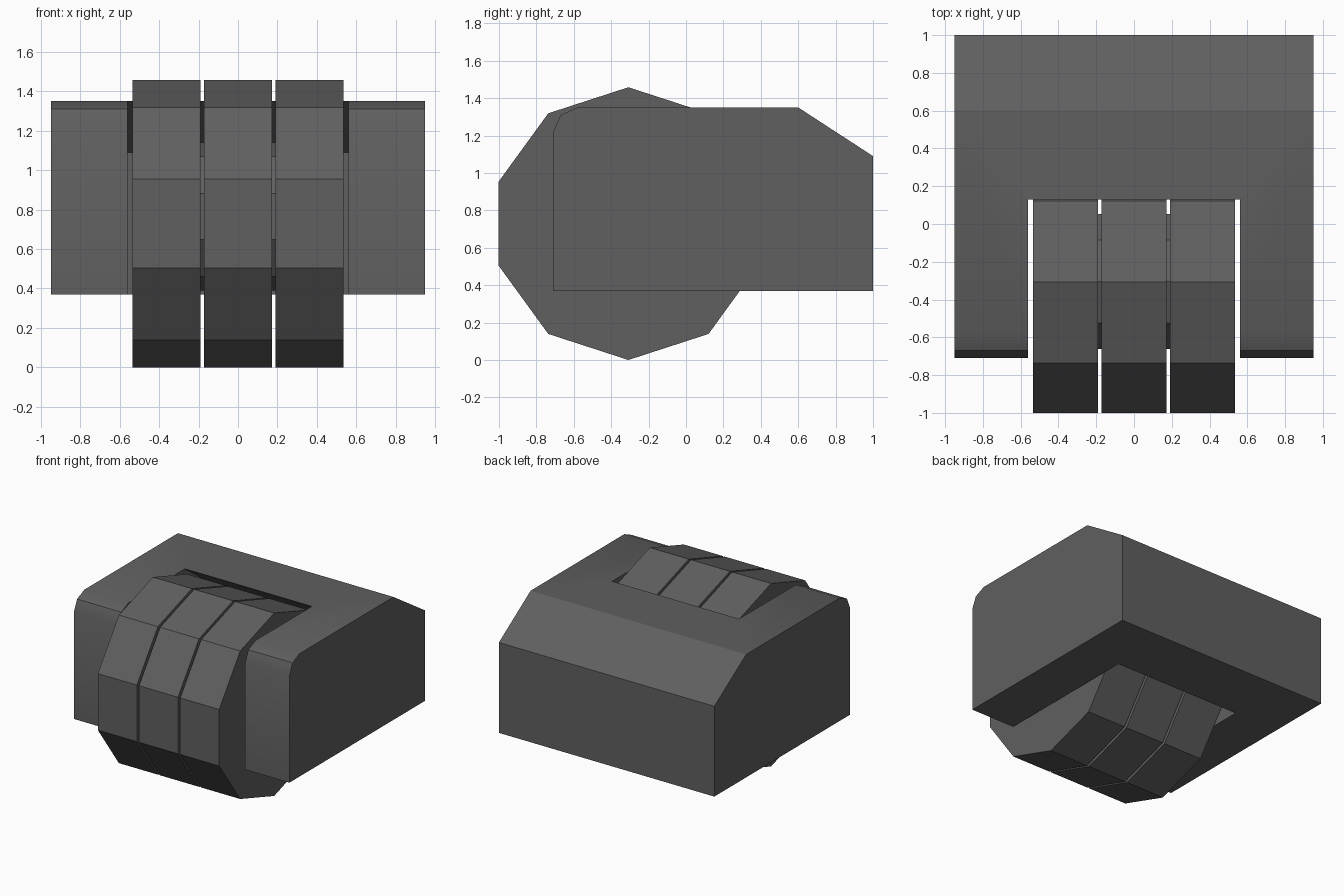
import bpy, bmesh, math

if "Cube" in bpy.data.objects:
    bpy.data.objects.remove(bpy.data.objects["Cube"])

grey = bpy.data.materials.new("dark grey")
grey.diffuse_color = (0.115, 0.115, 0.115, 1)
grey.use_nodes = True
grey.node_tree.nodes["Principled BSDF"].inputs["Base Color"].default_value = grey.diffuse_color


def extrude_x(name, profile, x0, x1):
    """Solid made from a (y, z) profile swept along x."""
    bm = bmesh.new()
    face = bm.faces.new([bm.verts.new((x0, y, z)) for y, z in profile])
    out = bmesh.ops.extrude_face_region(bm, geom=[face])
    moved = [v for v in out["geom"] if isinstance(v, bmesh.types.BMVert)]
    bmesh.ops.translate(bm, verts=moved, vec=(x1 - x0, 0, 0))
    bmesh.ops.recalc_face_normals(bm, faces=bm.faces[:])
    mesh = bpy.data.meshes.new(name)
    bm.to_mesh(mesh)
    bm.free()
    mesh.materials.append(grey)
    obj = bpy.data.objects.new(name, mesh)
    bpy.context.collection.objects.link(obj)
    return obj


def decagon(y, z, r):
    return [(y + r * math.sin(math.tau * i / 10), z + r * math.cos(math.tau * i / 10))
            for i in range(10)]


# Housing block with sloped back and rounded front top edge
housing = extrude_x("housing", [(-0.71, 0.37), (1, 0.37), (1, 1.09), (0.6, 1.35),
                                (-0.58, 1.35), (-0.67, 1.31), (-0.71, 1.22)], -0.95, 0.95)

# Cavity for the wheels, deeper below the top lip
cutter = extrude_x("cavity_cutter", [(-1.2, 0.1), (0.49, 0.1), (0.49, 1.09), (0.13, 1.35),
                                     (0.13, 1.7), (-1.2, 1.7)], -0.56, 0.56)
cutter.hide_render = True
cut = housing.modifiers.new("cavity", "BOOLEAN")
cut.operation = "DIFFERENCE"
cut.solver = "EXACT"
cut.object = cutter
bpy.ops.object.select_all(action="DESELECT")
bpy.context.view_layer.objects.active = housing
housing.select_set(True)
bpy.ops.object.modifier_apply(modifier=cut.name)
bpy.data.objects.remove(cutter)
bpy.ops.object.shade_smooth_by_angle(angle=math.radians(30))

# Three ten-sided wheels side by side
for i, side in enumerate(("left", "middle", "right")):
    x = (i - 1) * 0.363
    extrude_x(side + "_wheel", decagon(-0.308, 0.729, 0.729), x - 0.172, x + 0.172)

# Axle joining the wheels
extrude_x("axle", decagon(-0.305, 0.765, 0.375), -0.5, 0.5)
